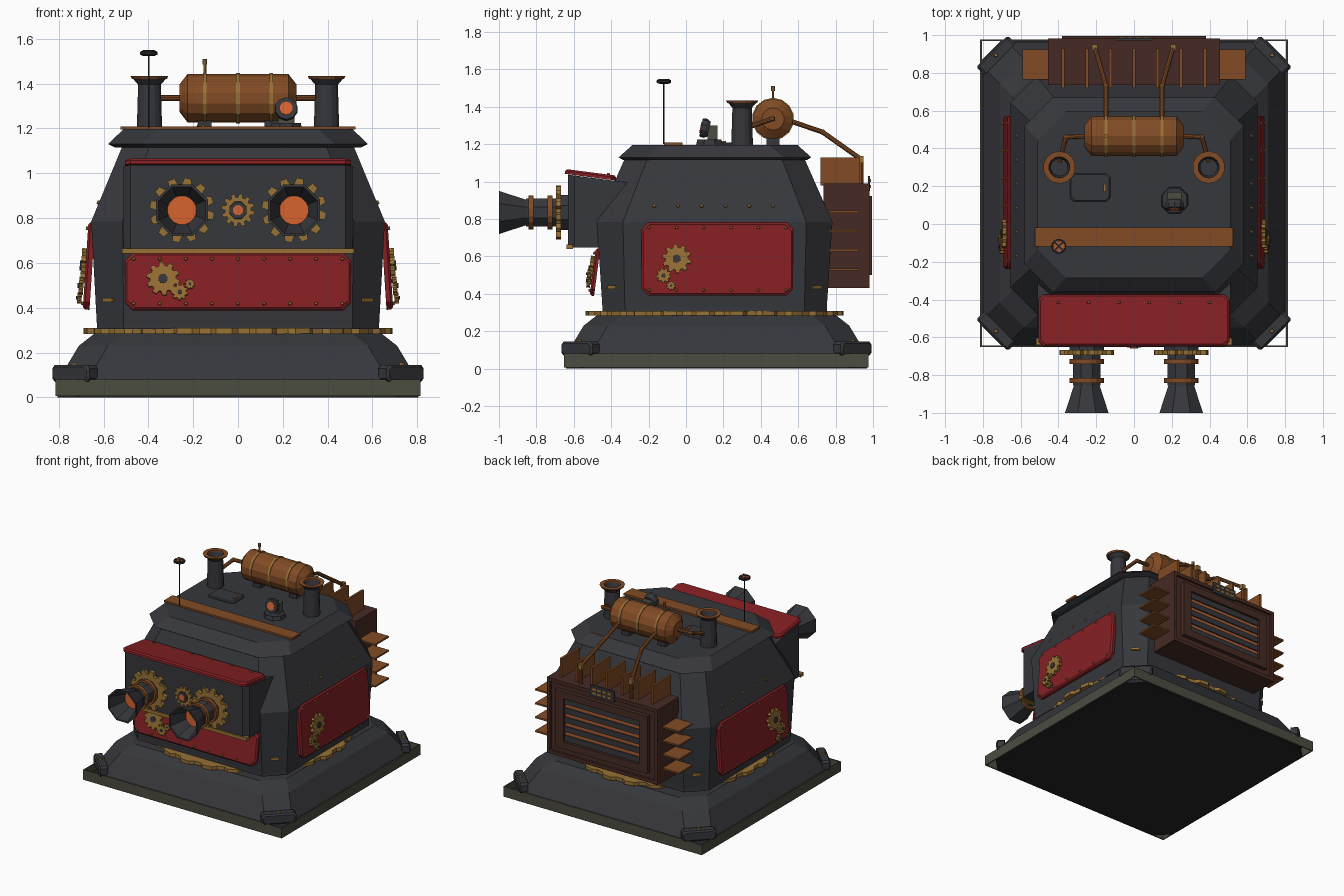
import bpy, bmesh, math
from mathutils import Vector, Matrix

cube = bpy.data.objects.get("Cube")
if cube:
    bpy.data.objects.remove(cube, do_unlink=True)


def material(name, r, g, b):
    m = bpy.data.materials.new(name)
    m.use_nodes = True
    m.diffuse_color = (r, g, b, 1)
    m.node_tree.nodes["Principled BSDF"].inputs["Base Color"].default_value = (r, g, b, 1)
    return m


STEEL = material("dark steel", .037, .038, .045)
OLIVE = material("olive grey", .07, .072, .051)
BLACK = material("near black", .018, .018, .021)
RED = material("dark red", .235, .014, .017)
BRASS = material("brass", .31, .165, .036)
COPPER = material("copper", .22, .071, .018)
BROWN = material("dark brown", .062, .023, .017)
EMBER = material("bright copper", .42, .11, .03)
GLOW = material("orange glass", .68, .125, .028)

UP, FRONT = Vector((0, 0, 1)), Vector((0, -1, 0))
CY, HY = .163, .153   # y centres of base and hull


def frame(pos, normal):
    """Matrix whose z axis follows the normal and whose y axis points up."""
    z = Vector(normal).normalized()
    x = Vector((1, 0, 0)) if abs(z.z) > .99 else UP.cross(z).normalized()
    m = Matrix((x, z.cross(x), z)).transposed().to_4x4()
    return Matrix.Translation(pos) @ m


def finish(name, bm, mat, mx=None):
    if mx:
        bm.transform(mx)
    bmesh.ops.recalc_face_normals(bm, faces=bm.faces)
    me = bpy.data.meshes.new(name)
    bm.to_mesh(me)
    bm.free()
    me.materials.append(mat)
    ob = bpy.data.objects.new(name, me)
    bpy.context.collection.objects.link(ob)
    return ob


def skin(name, rings, mat, mx=None, caps=True):
    """Bridge equal rings of points; without caps the last ring joins the first."""
    bm = bmesh.new()
    vs = [[bm.verts.new(p) for p in ring] for ring in rings]
    n = len(vs[0])
    for a, b in zip(vs, vs[1:] if caps else vs[1:] + vs[:1]):
        for i in range(n):
            bm.faces.new((a[i], a[(i + 1) % n], b[(i + 1) % n], b[i]))
    if caps:
        bm.faces.new(vs[0][::-1])
        bm.faces.new(vs[-1])
    return finish(name, bm, mat, mx)


def octagon(hx, hy, c, z, cy=0):
    q = [(hx, hy - c), (hx - c, hy), (c - hx, hy), (-hx, hy - c),
         (-hx, c - hy), (c - hx, -hy), (hx - c, -hy), (hx, c - hy)]
    return [(x, y + cy, z) for x, y in q]


def lathe(name, profile, pos, normal, mat, n=16, caps=True):
    """Turn (radius, height) pairs around the normal."""
    a = [math.tau * (i + .5) / n for i in range(n)]
    rings = [[(r * math.cos(t), r * math.sin(t), h) for t in a] for r, h in profile]
    return skin(name, rings, mat, frame(pos, normal), caps)


def box(name, pos, size, mat, normal=UP):
    bm = bmesh.new()
    bmesh.ops.create_cube(bm, size=1)
    bm.transform(Matrix.Diagonal((*size, 1)))
    return finish(name, bm, mat, frame(pos, normal))


def plate(name, pos, normal, w, h, t, c, mat):
    """Chamfered plate with a bevelled outer edge."""
    b = min(.01, t / 2)
    rings = [octagon(w / 2, h / 2, c, 0), octagon(w / 2, h / 2, c, t - b),
             octagon(w / 2 - b, h / 2 - b, c, t)]
    return skin(name, rings, mat, frame(pos, normal))


def gear(name, pos, normal, r, t, teeth, depth):
    pts = []
    for i in range(teeth):
        for f, rad in ((0, r - depth), (.3, r - depth), (.45, r), (.85, r)):
            a = math.tau * (i + f) / teeth
            pts.append((rad * math.cos(a), rad * math.sin(a)))
    return skin(name, [[(x, y, z) for x, y in pts] for z in (0, t)], BRASS, frame(pos, normal))


def studs(name, points, normal, r=.01):
    bm = bmesh.new()
    for p in points:
        bmesh.ops.create_cone(bm, cap_ends=True, segments=6, radius1=r, radius2=r * .6,
                              depth=.014, matrix=frame(p, normal))
    return finish(name, bm, BRASS)


def pipe(name, path, r, mat):
    bm = bmesh.new()
    for a, b in zip(path, path[1:]):
        a, b = Vector(a), Vector(b)
        bmesh.ops.create_cone(bm, cap_ends=True, segments=10, radius1=r, radius2=r,
                              depth=(b - a).length, matrix=frame((a + b) / 2, b - a))
    for p in path[1:-1]:
        bmesh.ops.create_icosphere(bm, subdivisions=2, radius=r * 1.15,
                                   matrix=Matrix.Translation(p))
    return finish(name, bm, mat)


def armour(name, pos, normal, w, h, t, cols, gears):
    """Riveted red panel carrying a cluster of gears (x, y, radius, teeth)."""
    m = frame(pos, normal)
    plate(name, pos, normal, w, h, t, .035, RED)
    xs = [(i / (cols - 1) - .5) * (w - .08) for i in range(cols)]
    pts = [m @ Vector((x, s * (h / 2 - .027), t + .003)) for x in xs for s in (-1, 1)]
    studs(name + "_rivets", pts, normal)
    for i, (x, y, r, teeth) in enumerate(gears):
        p = m @ Vector((x, y, t + .004 * i))
        gear(f"{name}_gear_{i}", p, normal, r, .02, teeth, r * .22)
        lathe(f"{name}_hub_{i}", [(r * .28, 0), (r * .28, .026)], p, normal, STEEL, 10)


# Base: square skirt, chamfered floor and stepped plinth
for s in (-1, 1):
    box("skirt_side", (s * .81, CY, .043), (.008, 1.628, .075), OLIVE)
    box("skirt_end", (0, CY + s * .81, .043), (1.628, .008, .075), OLIVE)
skin("floor", [octagon(.805, .805, .1, z, CY) for z in (0, .03)], BLACK)
skin("plinth", [octagon(h, h, c, z, CY) for h, c, z in
     ((.8, .13, .03), (.8, .13, .08), (.71, .13, .23), (.64, .13, .285))], STEEL)
for sx in (-1, 1):
    for sy in (-1, 1):
        d = Vector((sx, sy, 0)).normalized()
        p = Vector((sx * .752, CY + sy * .752, .107))
        plate("corner_clamp", p - d * .06, d, .235, .075, .06, .015, STEEL)
        studs("clamp_bolt", [p - d * .03 + UP * .042], UP, .014)
        box("corner_handle", (sx * .575, HY + sy * .545, .435), (.06, .018, .022), BRASS, d)

# Turntable ring
gear("turntable_gear", (0, HY, .283), UP, .69, .026, 24, .025)

# Hull, widest at the waist, and roof
skin("hull", [octagon(x, y, c, z, HY) for x, y, c, z in
     ((.63, .6, .12, .305), (.63, .6, .12, .33), (.655, .63, .14, .785), (.51, .475, .12, 1.135))], STEEL)
skin("roof", [octagon(x, y, .15, z, .155) for x, y, z in
     ((.55, .49, 1.115), (.58, .515, 1.13), (.51, .44, 1.197))], STEEL)
box("roof_strip", (0, -.068, 1.202), (1.05, .1, .015), COPPER)

# Front housing with a top that slopes back, awning and trim
housing = [(-.51, -.25), (-.51, -.595), (-.48, -.63), (.48, -.63), (.51, -.595), (.51, -.25)]
skin("front_housing", [[(x, y, z - k * (y + .63)) for x, y in housing]
                       for z, k in ((.647, 0), (1.037, .13))], STEEL)
box("housing_trim", (0, -.622, .653), (1.035, .035, .024), BRASS)
tilt = Vector((0, .13, 1))
plate("awning", (0, -.512, 1.024), tilt, 1.01, .275, .026, .025, RED)
studs("awning_rivets", [((i - 2.5) * .16, -.415, 1.04) for i in range(6)], tilt)

# Red armour panels
armour("front_armour", (0, -.475, .515), (0, -1, .13), 1.01, .255, .024, 9,
       ((-.335, .01, .075, 10), (-.26, -.05, .037, 9), (-.215, -.015, .023, 8)))
for s in (-1, 1):
    armour("side_armour", (s * .65, .168, .585), (s, 0, .065), .81, .39, .03, 6,
           [(s * x, y, r, k) for x, y, r, k in
            ((-.218, 0, .078, 10), (-.288, -.09, .04, 9), (-.248, -.145, .025, 8))])
    studs("hull_rivets", [(s * .622, i * .127 - .17, .87) for i in range(6)], (s, 0, .42), .012)

# Eyes
for s in (-1, 1):
    p = (s * .25, -.62, .835)
    lathe("eye_socket", [(.1, 0), (.1, .05)], p, FRONT, STEEL, 8)
    gear("eye_gear", (s * .25, -.668, .835), FRONT, .145, .026, 12, .028)
    lathe("eye_barrel", [(.08, .04), (.08, .236)], p, FRONT, STEEL, 8)
    for y in (-.715, -.815):
        lathe("eye_band", [(.092, 0), (.092, .026)], (s * .25, y, .835), FRONT, COPPER, 16)
    lathe("eye_hood", [(.07, .225), (.125, .38), (.113, .38), (.066, .25)], p, FRONT, STEEL, 8)
    lathe("eye_lens", [(.067, .25), (.065, .258)], p, FRONT, GLOW, 16)
gear("sensor_gear", (0, -.624, .835), FRONT, .074, .02, 12, .016)
lathe("sensor_ring", [(.044, 0), (.04, .03)], (0, -.625, .835), FRONT, STEEL, 8)
lathe("sensor_lens", [(.023, 0), (.023, .033)], (0, -.625, .835), FRONT, GLOW, 12)

# Boiler tank with bands, cradles, coolant pipes and valve
lathe("tank", [(.06, -.262), (.108, -.225), (.108, .225), (.06, .262)], (0, .465, 1.335), (1, 0, 0), COPPER, 14)
for x in (-.148, 0, .148):
    lathe("tank_band", [(.113, -.008), (.113, .008)], (x, .465, 1.335), (1, 0, 0), BRASS, 14)
    if x:
        box("tank_cradle", (x, .465, 1.22), (.06, .07, .05), STEEL)
        box("pipe_joint", (x * 1.4, .935, 1.12), (.03, .03, .035), BRASS)
        pipe("coolant_pipe", [(x, .54, 1.33), (x, .73, 1.265), (x * 1.4, .935, 1.12),
                              (x * 1.4, .935, .98)], .013, COPPER)
lathe("valve", [(.007, 0), (.007, .05), (.011, .05), (.011, .075)], (-.148, .465, 1.435), UP, BRASS, 8)

# Chimneys, open at the top
for s in (-1, 1):
    pos = (s * .395, .3, 1.195)
    lathe("chimney", [(.058, 0), (.052, .2), (.08, .232), (.058, .232), (.045, .19), (.045, .05)], pos, UP, STEEL, 14)
    lathe("chimney_rim", [(.08, .226), (.086, .238), (.056, .238), (.056, .226)], pos, UP, COPPER, 14, False)
    pipe("exhaust_pipe", [(s * .25, .465, 1.335), (s * .36, .46, 1.335), (s * .395, .33, 1.29)], .013, COPPER)

# Antenna with a crossed disc
mast = Vector((-.398, -.118, 1.2))
lathe("antenna_mast", [(.004, 0), (.004, .33)], mast, UP, BLACK, 6)
lathe("antenna_disc", [(.025, -.012), (.04, -.006), (.04, .006), (.034, .01)], mast + UP * .335, UP, BLACK, 12)
lathe("antenna_cap", [(.031, 0), (.03, .004)], mast + UP * .344, UP, EMBER, 12)
for a in (-1, 1):
    box("antenna_cross", mast + UP * .348, (.009, .004, .062), BLACK, (a, 1, 0))

# Hatch and searchlight
plate("hatch", (-.232, .193, 1.195), UP, .215, .15, .014, .02, STEEL)
box("hatch_handle", (-.155, .193, 1.212), (.012, .04, .012), BRASS)
lathe("lamp_base", [(.077, 0), (.07, .03)], (.215, .125, 1.195), UP, STEEL, 8)
box("lamp_mount", (.215, .142, 1.26), (.075, .055, .08), OLIVE)
aim, lamp = (0, -1, .2), (.215, .105, 1.285)
lathe("lamp_head", [(.04, -.02), (.052, 0), (.05, .025)], lamp, aim, STEEL, 10)
lathe("lamp_lens", [(.03, 0), (.03, .029)], lamp, aim, GLOW, 10)

# Radiator with cooling fins
box("radiator", (0, .85, .71), (.91, .23, .56), BROWN)
for i in range(7):
    box("top_fin", ((i - 3) * .125, .825, 1.055), (.016, .21, .15), COPPER)
for i in range(4):
    for s in (-1, 1):
        box("side_fin", (s * .515, .845, .53 + i * .103), (.15, .16, .012), COPPER)

# Rear grille: nested frame, bright backing and dark louvres
box("grille_backing", (0, .966, .712), (.64, .012, .33), EMBER)
for s in (-1, 1):
    box("frame_post", (s * .345, .978, .712), (.07, .034, .425), BROWN)
    box("frame_rail", (0, .978, .712 + s * .186), (.76, .034, .053), BROWN)
    box("rim_post", (s * .442, .968, .71), (.026, .026, .56), BROWN)
    box("rim_rail", (0, .968, .71 + s * .267), (.91, .026, .026), BROWN)
for i in range(5):
    box("grille_louvre", (0, .975, .576 + i * .068), (.62, .012, .042), STEEL)
box("gauge_plate", (0, .978, .99), (.2, .012, .08), STEEL)
for i in range(4):
    for z in (.975, 1.005):
        box("gauge_mark", ((i - 1.5) * .042, .986, z), (.03, .006, .016), BRASS)
